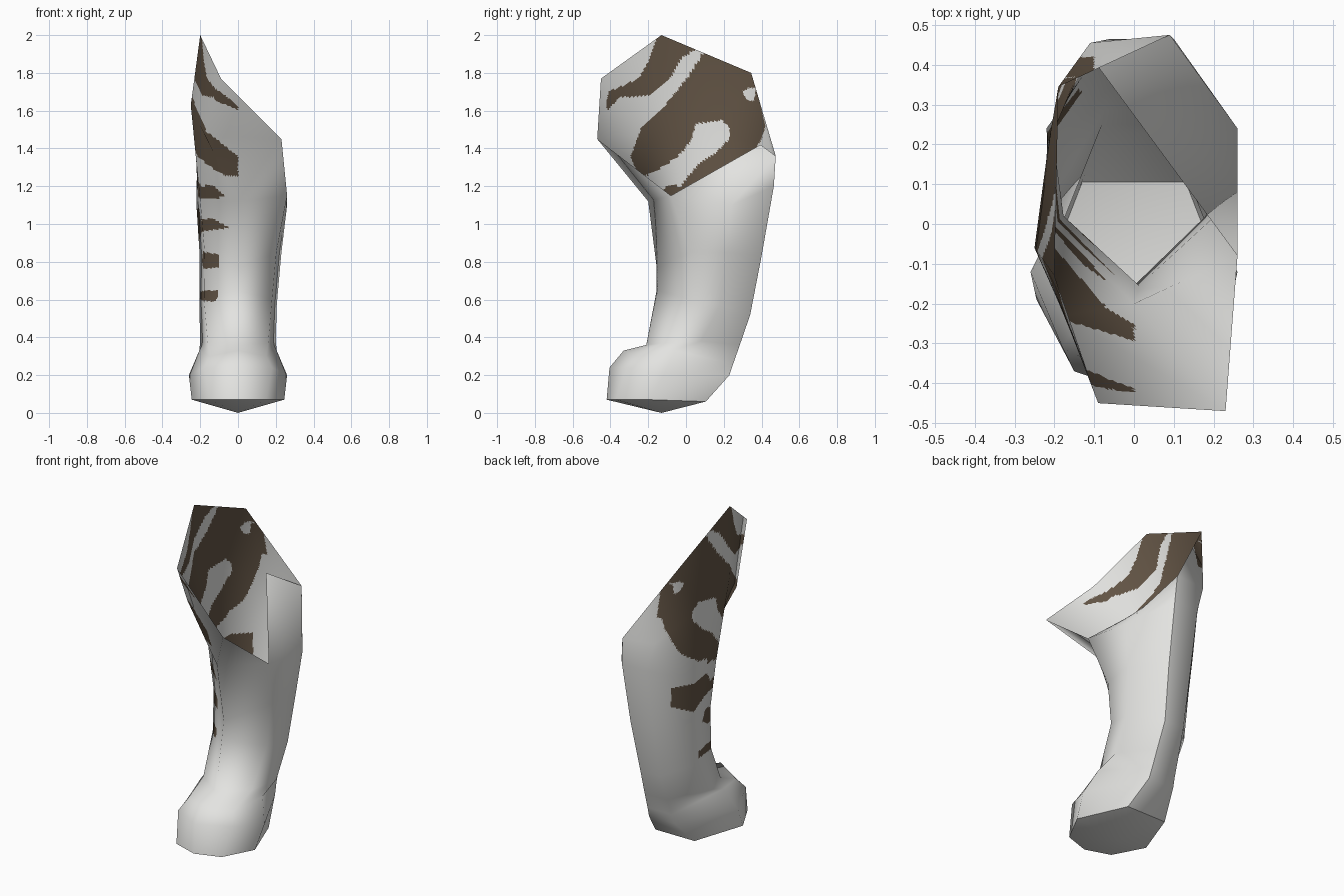
import bpy, bmesh
from mathutils import Vector

if "Cube" in bpy.data.objects:
    bpy.data.objects.remove(bpy.data.objects["Cube"])


def mat(name, col):
    m = bpy.data.materials.new(name)
    m.diffuse_color = (*col, 1)
    m.use_nodes = True
    m.node_tree.nodes["Principled BSDF"].inputs["Base Color"].default_value = m.diffuse_color
    return m


pale = mat("pale fur", (0.77, 0.77, 0.75))
dark = mat("dark brown stripe", (0.125, 0.09, 0.06))

# Half cross-sections, bottom to top: front, side front, side back, back
SECTIONS = [
    ((0, -.42, .07), (.15, -.37, .07), (.245, -.19, .07), (.13, .105, .06)),
    ((0, -.405, .24), (.18, -.31, .24), (.26, -.12, .2), (.085, .23, .2)),
    ((0, -.33, .33), (.15, -.26, .3), (.205, -.06, .33), (.08, .25, .26)),
    ((0, -.21, .36), (.16, -.1, .37), (.2, .08, .38), (.075, .285, .36)),
    ((0, -.155, .65), (.18, .02, .6), (.205, .18, .57), (.065, .34, .52)),
    ((0, -.155, .77), (.19, .02, .85), (.217, .22, .85), (.075, .4, .83)),
    ((-.02, -.2, 1.12), (.24, -.08, 1.15), (.24, .24, 1.1), (.08, .465, 1.2)),
]
SHIFT = [0, 0, 0, 0, 0, .013, .02]   # the upper leg leans to the inner side

bm = bmesh.new()
rings = []
for dx, sec in zip(SHIFT, SECTIONS):
    pts = list(sec) + [(-x, y, z) for x, y, z in reversed(sec[1:])]
    rings.append([bm.verts.new((x + dx, y, z)) for x, y, z in pts])
rings[-1][6].co = (-.2, .0, 1.12)   # outer side sits further back

# Leg and paw walls
for a, b in zip(rings, rings[1:]):
    for i in range(7):
        j = (i + 1) % 7
        bm.faces.new((a[i], a[j], b[j], b[i]))

# Sole
tip = bm.verts.new((0, -.13, 0))
for i in range(7):
    bm.faces.new((rings[0][(i + 1) % 7], rings[0][i], tip))

# Open shoulder shell above the last ring
f, A, D, bR, bL, sbL, sfL = rings[-1]
P = {k: bm.verts.new(v) for k, v in {
    "inner": (-.09, .395, 1.42), "back": (.09, .475, 1.36),
    "front": (.23, -.47, 1.45), "brow": (-.09, -.45, 1.77),
    "top": (-.2, -.13, 2.0), "rear": (-.19, .345, 1.8),
    "m1": (-.175, -.23, 1.47), "m2": (-.25, -.06, 1.63),
    "m3": (-.215, .2, 1.5), "edge": (-.11, .455, 1.37)}.items()}
for face in [
    (D, bR, P["back"]), (A, D, P["back"], P["inner"]),
    (bR, bL, P["edge"], P["back"]), (bL, sbL, P["m3"], P["edge"]),
    (sbL, sfL, P["m2"], P["m3"]), (sfL, f, P["m1"], P["m2"]),
    (f, A, P["front"]), (f, P["front"], P["m1"]),
    (P["m1"], P["front"], P["brow"]),
    (P["m2"], P["m1"], P["brow"], P["top"]),
    (P["m3"], P["m2"], P["top"], P["rear"]),
    (P["edge"], P["m3"], P["rear"]), (P["edge"], P["rear"], P["back"]),
]:
    bm.faces.new(face)

# Hard creases: sole outline and the inner back corner of the leg
crease = [(rings[0][i], rings[0][(i + 1) % 7]) for i in range(7)]
crease += [(a[3], b[3]) for a, b in zip(rings, rings[1:])]
crease += [(bR, P["back"])]
bmesh.ops.split_edges(bm, edges=[bm.edges.get(e) for e in crease])

# Keep the coarse smooth normals while refining for the stripe edges
bm.normal_update()
lay = bm.verts.layers.float_vector.new("coarse_normal")
for v in bm.verts:
    v[lay] = v.normal
bmesh.ops.subdivide_edges(bm, edges=bm.edges[:], cuts=31, use_grid_fill=True)
bmesh.ops.triangulate(bm, faces=[x for x in bm.faces if len(x.verts) > 4])

# Stripe outlines on the outer side, as (y, z)
STRIPES = [
    [(-.43, 1.59), (-.41, 1.7), (-.25, 1.77), (-.2, 1.86), (-.14, 2.02),
     (.06, 1.93), (-.02, 1.88), (-.08, 1.78), (-.2, 1.68), (-.35, 1.67)],
    [(-.32, 1.24), (-.3, 1.34), (-.24, 1.5), (-.11, 1.63), (.02, 1.79),
     (.1, 1.92), (.36, 1.85), (.43, 1.55), (.4, 1.45), (.36, 1.38), (.3, 1.27),
     (.2, 1.2), (-.04, 1.14), (-.03, 1.19), (0, 1.24), (.08, 1.33),
     (.16, 1.38), (.23, 1.45), (.23, 1.51), (.19, 1.55), (.05, 1.53),
     (.03, 1.45), (-.03, 1.37), (-.11, 1.31), (-.2, 1.26)],
    [(-.13, .98), (-.05, 1.03), (.05, 1.02), (.1, 1.09), (.34, 1.07),
     (.33, .95), (.22, .9), (.1, .95)],
    [(-.15, 1.14), (-.1, 1.2), (.1, 1.21), (.1, 1.14)],
    [(-.05, .77), (-.05, .84), (.08, .86), (.12, .8), (.05, .76)],
    [(-.05, .59), (-.05, .65), (.17, .64), (.17, .6)],
]
SPOT = [(.3, 1.7), (.33, 1.72), (.37, 1.72), (.36, 1.65), (.32, 1.66)]


def inside(y, z, poly):
    hit = False
    for (y1, z1), (y2, z2) in zip(poly, poly[1:] + poly[:1]):
        if (z1 > z) != (z2 > z) and y < (y2 - y1) * (z - z1) / (z2 - z1) + y1:
            hit = not hit
    return hit


for fc in bm.faces:
    fc.smooth = True
    x, y, z = fc.calc_center_median()
    limit = -.1 if y > .25 else 0     # only the outer side carries stripes
    if x < limit and z > .5 and fc.normal.x < .3 and not inside(y, z, SPOT):
        fc.material_index = int(any(inside(y, z, s) for s in STRIPES))

normals = [Vector(v[lay]) if Vector(v[lay]).length > .1 else v.normal.copy()
           for v in bm.verts]
bm.verts.layers.float_vector.remove(lay)
me = bpy.data.meshes.new("striped_leg")
bm.to_mesh(me)
bm.free()
me.materials.append(pale)
me.materials.append(dark)
me.normals_split_custom_set_from_vertices([n.normalized() for n in normals])
leg = bpy.data.objects.new("striped_leg", me)
bpy.context.collection.objects.link(leg)
